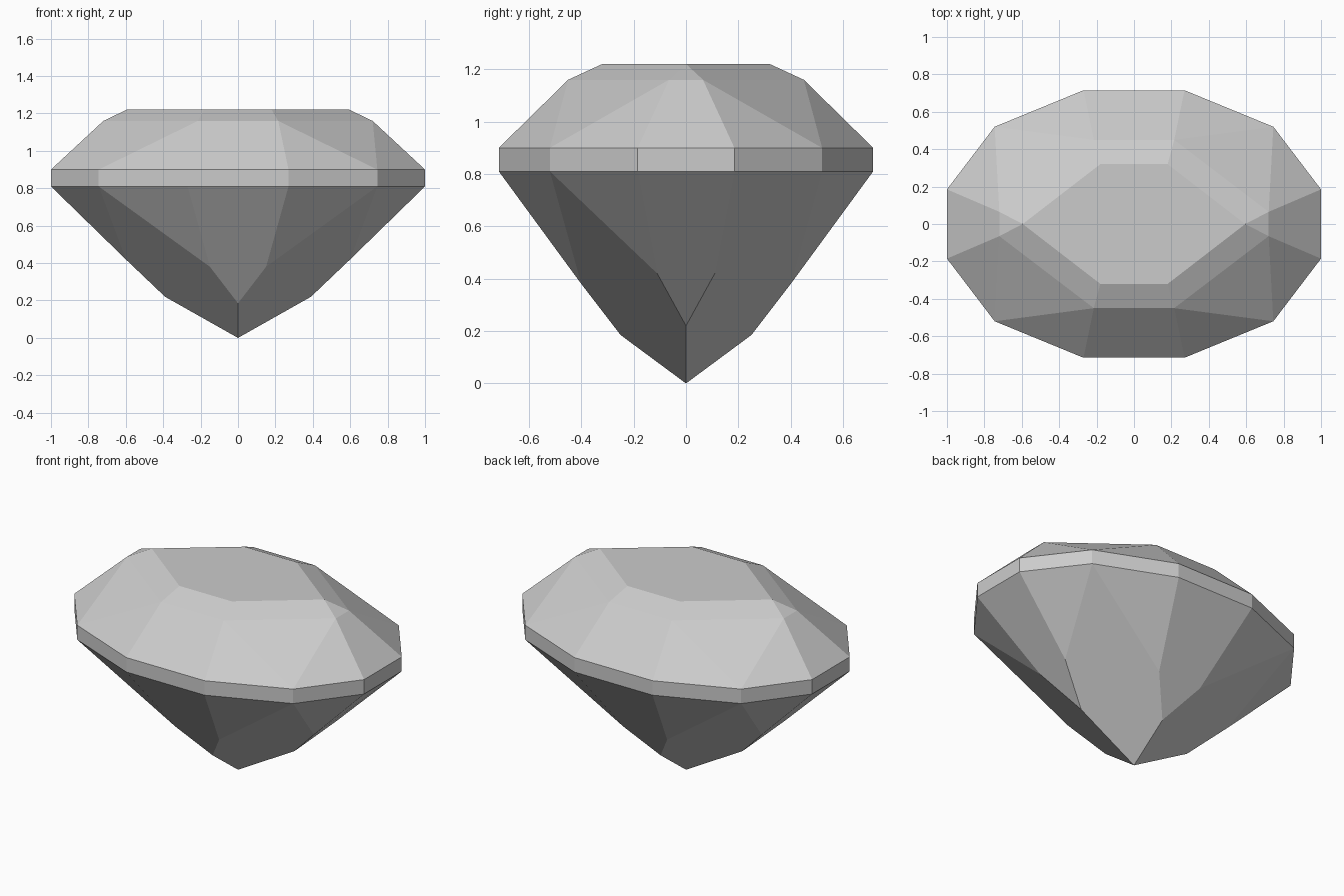
import bpy, bmesh, math
from itertools import product

cube = bpy.data.objects.get("Cube")
if cube:
    bpy.data.objects.remove(cube, do_unlink=True)

# Clear grey stone
stone = bpy.data.materials.new("pale grey stone")
stone.use_nodes = True
GREY = (0.6, 0.6, 0.6, 1)
stone.diffuse_color = GREY
stone.node_tree.nodes["Principled BSDF"].inputs["Base Color"].default_value = GREY

# Facet corners of one quarter, grouped by level
table = [(0.595, 0, 1.22), (0.18, 0.32, 1.22)]
table_bevel = [(0.72, 0.065, 1.16), (0.215, 0.45, 1.16)]
girdle_outline = [(1, 0.185), (0.745, 0.52), (0.27, 0.715)]
girdle = [(x, y, z) for x, y in girdle_outline for z in (0.81, 0.9)]
pavilion = [(0.60, 0.11, 0.42), (0.15, 0.40, 0.38),
            (0.39, 0, 0.22), (0, 0.25, 0.185), (0, 0, 0)]

# Mirror the quarter in x and y, then wrap the corners in flat facets
corners = {(x * sx, y * sy, z)
           for x, y, z in table + table_bevel + girdle + pavilion
           for sx, sy in product((1, -1), repeat=2)}
bm = bmesh.new()
for corner in sorted(corners):
    bm.verts.new(corner)
bmesh.ops.convex_hull(bm, input=bm.verts)
bmesh.ops.dissolve_limit(bm, angle_limit=math.radians(1.5),
                         verts=bm.verts, edges=bm.edges)
bmesh.ops.recalc_face_normals(bm, faces=bm.faces)

mesh = bpy.data.meshes.new("cut_gemstone")
bm.to_mesh(mesh)
bm.free()
mesh.materials.append(stone)
gem = bpy.data.objects.new("cut_gemstone", mesh)
bpy.context.collection.objects.link(gem)
